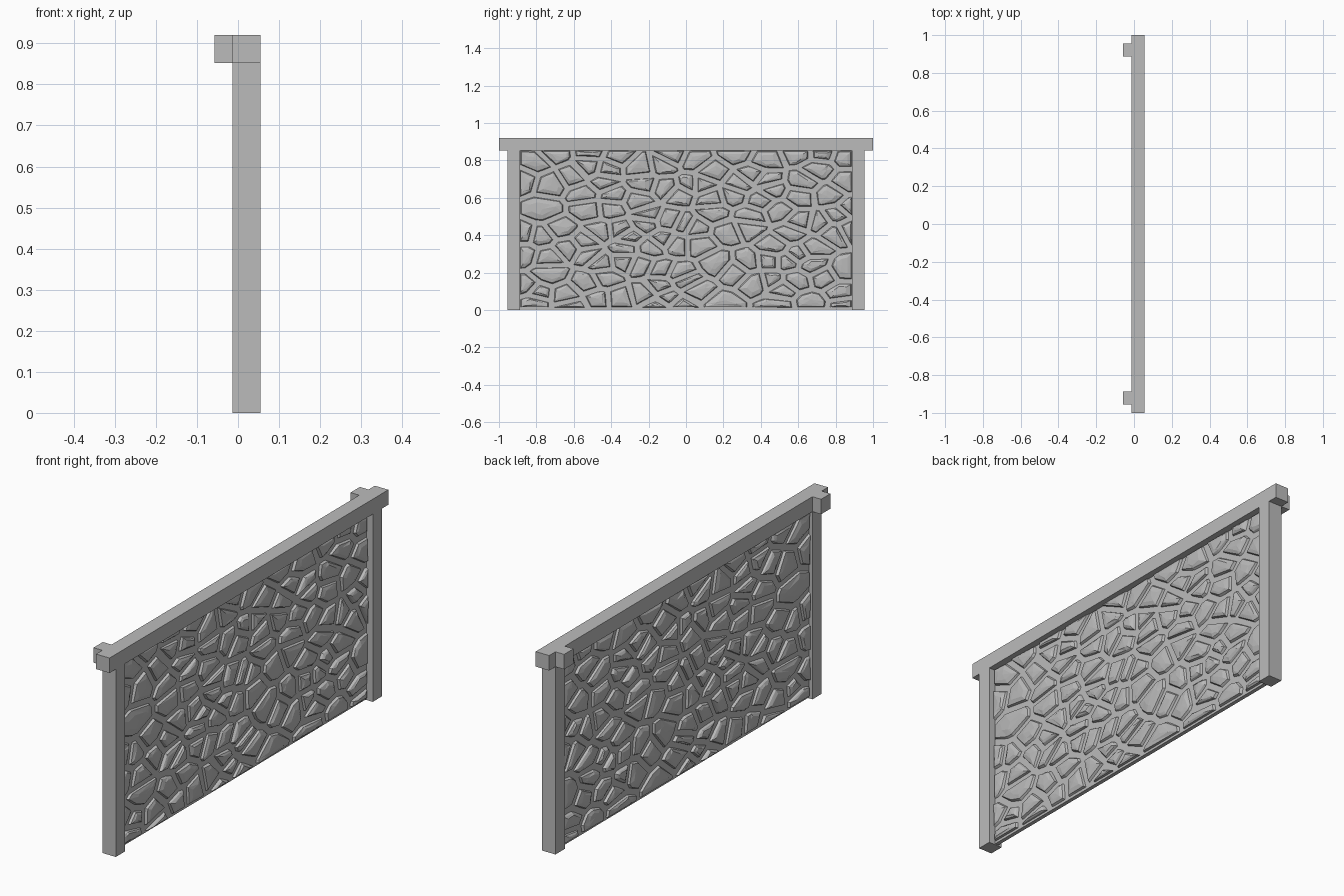
import bpy, bmesh, random
from mathutils import Vector

random.seed(11)
if "Cube" in bpy.data.objects:
    bpy.data.objects.remove(bpy.data.objects["Cube"])

grey = bpy.data.materials.new("stone grey")
grey.use_nodes = True
colour = (0.5, 0.5, 0.5, 1)
grey.diffuse_color = colour
grey.node_tree.nodes["Principled BSDF"].inputs["Base Color"].default_value = colour

FRAME_X = (-0.013, 0.055)
POST_IN, POST_OUT = 0.888, 0.955
BEAM_Z = (0.852, 0.92)


def add_object(name, bm):
    bmesh.ops.recalc_face_normals(bm, faces=bm.faces)
    mesh = bpy.data.meshes.new(name)
    bm.to_mesh(mesh)
    bm.free()
    mesh.materials.append(grey)
    obj = bpy.data.objects.new(name, mesh)
    bpy.context.collection.objects.link(obj)


def box(name, xs, ys, zs):
    bm = bmesh.new()
    bmesh.ops.create_cube(bm, size=1)
    for v in bm.verts:
        v.co = [r[0] if c < 0 else r[1] for c, r in zip(v.co, (xs, ys, zs))]
    add_object(name, bm)


# Frame: top beam, side posts and the hook blocks behind the beam
box("top_beam", FRAME_X, (-1, 1), BEAM_Z)
for side, s in (("front", -1), ("back", 1)):
    ys = sorted((s * POST_IN, s * POST_OUT))
    box(side + "_post", FRAME_X, ys, (0, BEAM_Z[0]))
    box(side + "_hook_block", (-0.057, FRAME_X[0]), ys, BEAM_Z)

# Mortar slab between the posts
MID_X, MORTAR = 0.014, 0.009
box("mortar_slab", (MID_X - MORTAR, MID_X + MORTAR),
    (-POST_IN, POST_IN), (0.004, BEAM_Z[0]))


def clip(poly, point, normal):
    """Keep the part of a convex polygon behind a line."""
    out = []
    for a, b in zip(poly, poly[1:] + poly[:1]):
        da, db = (a - point).dot(normal), (b - point).dot(normal)
        if da <= 0:
            out.append(a)
        if da * db < 0:
            out.append(a.lerp(b, da / (da - db)))
    return out


def tidy(poly, shortest=0.014):
    """Drop corners that sit too close together."""
    out = []
    for p in poly:
        if not out or (p - out[-1]).length > shortest:
            out.append(p)
    if len(out) > 1 and (out[0] - out[-1]).length < shortest:
        out.pop()
    return out


# Scattered seeds, spaced wider along the wall than up it
STRETCH = 1.4
seeds = []
for i in range(118):
    tries = [Vector((random.uniform(-POST_IN, POST_IN) / STRETCH,
                     random.uniform(0, BEAM_Z[0]))) for k in range(5)]
    seeds.append(max(tries, key=lambda t: min(
        [(t - q).length for q in seeds], default=1)))


def cell(seed):
    """Outline of the stone around a seed, leaving a mortar joint."""
    y, low, high = POST_IN, 0.014, BEAM_Z[0]
    poly = [Vector(p) for p in ((-y, low), (y, low), (y, high), (-y, high))]
    for other in seeds:
        if other is seed:
            continue
        centre = (seed + other) / 2
        d = other - seed
        normal = Vector((d.x / STRETCH, d.y)).normalized()
        point = Vector((centre.x * STRETCH, centre.y)) - normal * 0.011
        poly = clip(poly, point, normal)
        if len(poly) < 3:
            return []
    return tidy(poly)


def add_stone(bm, poly):
    """Stone with sloped rims and faceted crowns on both faces."""
    c = sum(poly, Vector((0, 0))) / len(poly)
    n = len(poly)
    for s in (-1, 1):
        def vert(p, height):
            return bm.verts.new((MID_X + s * height, p.x, p.y))

        shoulder = [p.lerp(c, min(0.3, 0.01 / (p - c).length)) for p in poly]
        inner = [p.lerp(c, random.uniform(0.4, 0.6)) for p in poly]
        rings = [[vert(p, 0.002) for p in poly],
                 [vert(p, random.uniform(0.017, 0.021)) for p in shoulder],
                 [vert(p, random.uniform(0.023, 0.026)) for p in inner]]
        for lower, upper in zip(rings, rings[1:]):
            for i in range(n):
                j = (i + 1) % n
                bm.faces.new((lower[i], lower[j], upper[j], upper[i]))
        top = vert(c, 0.026)
        for i in range(n):
            bm.faces.new((rings[-1][i], rings[-1][(i + 1) % n], top))


# Rubble stones showing on both faces of the wall
bm = bmesh.new()
for seed in seeds:
    outline = cell(seed)
    if len(outline) > 2:
        add_stone(bm, outline)
bmesh.ops.triangulate(bm, faces=bm.faces)
add_object("rubble_stones", bm)
